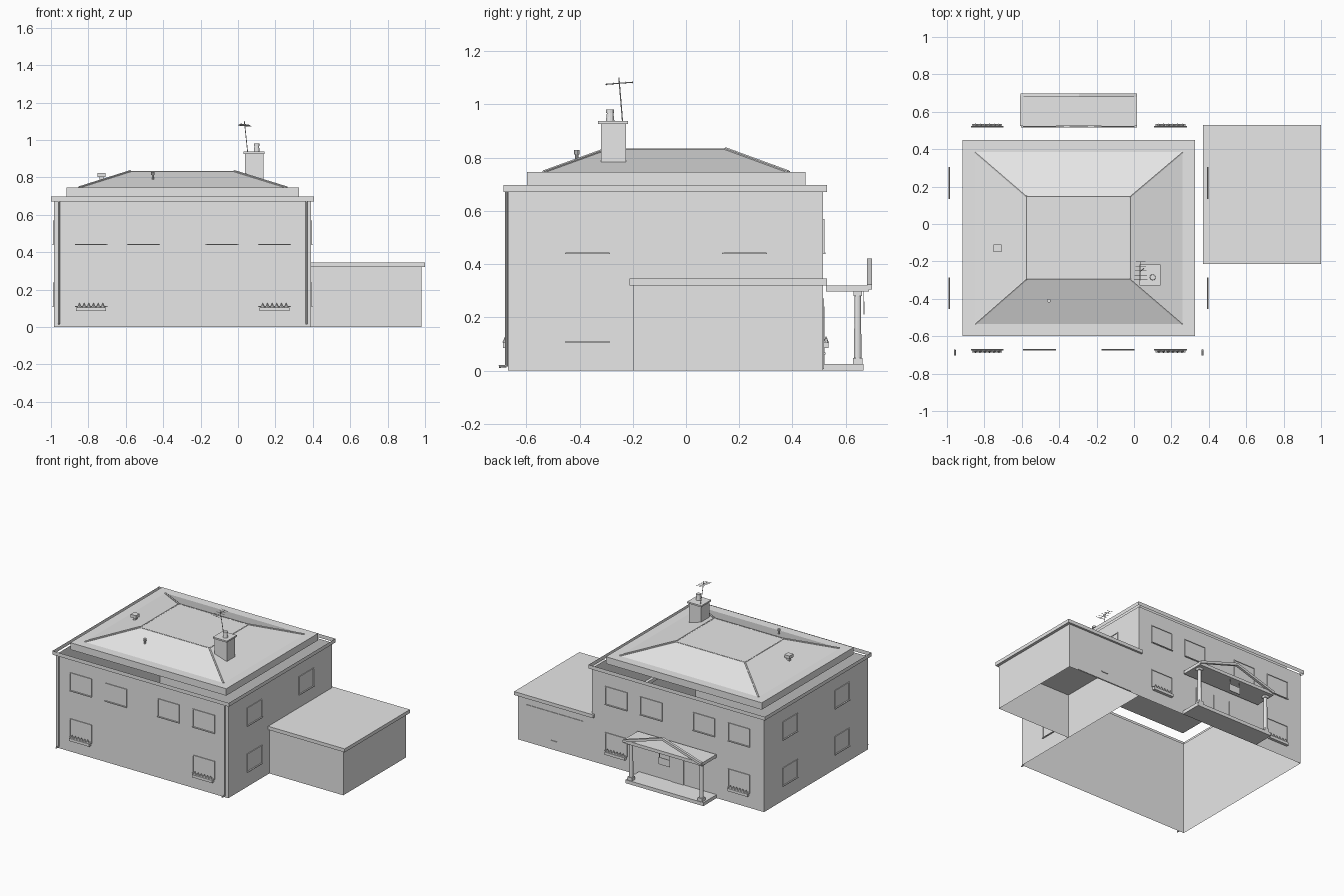
import bpy, bmesh, math
from mathutils import Vector, Matrix

if "Cube" in bpy.data.objects:
    bpy.data.objects.remove(bpy.data.objects["Cube"])

grey = bpy.data.materials.new("plain_grey")
grey.diffuse_color = (0.8, 0.8, 0.8, 1)
grey.use_nodes = True
grey.node_tree.nodes["Principled BSDF"].inputs["Base Color"].default_value = grey.diffuse_color


def finish(name, bm):
    me = bpy.data.meshes.new(name)
    bm.to_mesh(me)
    bm.free()
    me.materials.append(grey)
    ob = bpy.data.objects.new(name, me)
    bpy.context.collection.objects.link(ob)
    return ob


def add_box(bm, x0, x1, y0, y1, z0, z1):
    m = Matrix.Translation(((x0 + x1) / 2, (y0 + y1) / 2, (z0 + z1) / 2))
    m = m @ Matrix.Diagonal((x1 - x0, y1 - y0, z1 - z0, 1))
    return bmesh.ops.create_cube(bm, size=1, matrix=m)["verts"]


def boxes(name, *dims):
    bm = bmesh.new()
    for d in dims:
        add_box(bm, *d)
    return finish(name, bm)


def add_rod(bm, a, b, r, r2=None, sides=8):
    a, b = Vector(a), Vector(b)
    d = b - a
    m = Matrix.Translation((a + b) / 2) @ d.to_track_quat('Z', 'Y').to_matrix().to_4x4()
    bmesh.ops.create_cone(bm, cap_ends=True, segments=sides, radius1=r,
                          radius2=r if r2 is None else r2, depth=d.length, matrix=m)


def ring(name, x0, x1, y0, y1, z0, z1):
    """Four upright sheets, open above and below."""
    bm = bmesh.new()
    c = [(x0, y0), (x1, y0), (x1, y1), (x0, y1)]
    for i in range(4):
        (ax, ay), (bx, by) = c[i], c[(i + 1) % 4]
        bm.faces.new([bm.verts.new(p) for p in
                      ((ax, ay, z0), (bx, by, z0), (bx, by, z1), (ax, ay, z1))])
    return finish(name, bm)


X0, X1, Y0, Y1 = -0.983, 0.39, -0.668, 0.515
CX = -0.295

# House shell and eaves
ring("house_walls", X0, X1, Y0, Y1, 0, 0.67)
ring("eaves_fascia", -1.0, 0.406, -0.685, 0.53, 0.67, 0.697)
boxes("roof_base", (-0.918, 0.325, -0.598, 0.448, 0.695, 0.745))

# Hipped roof with flat top
bm = bmesh.new()
base = [(-0.85, -0.535), (0.26, -0.535), (0.26, 0.385), (-0.85, 0.385)]
top = [(-0.575, -0.295), (-0.02, -0.295), (-0.02, 0.148), (-0.575, 0.148)]
lo = [bm.verts.new((x, y, 0.745)) for x, y in base]
hi = [bm.verts.new((x, y, 0.832)) for x, y in top]
bm.faces.new(hi)
for i in range(4):
    j = (i + 1) % 4
    bm.faces.new((lo[i], lo[j], hi[j], hi[i]))
finish("hip_roof", bm)

bm = bmesh.new()
for i in range(4):
    j = (i + 1) % 4
    add_rod(bm, (*base[i], 0.745), (*top[i], 0.832), 0.007, sides=6)
    add_rod(bm, (*top[i], 0.831), (*top[j], 0.831), 0.004, sides=6)
finish("ridge_tiles", bm)

# Garage
ring("garage_walls", X1, 0.98, -0.2, Y1, 0, 0.32)
boxes("garage_roof", (0.37, 1.0, -0.213, 0.53, 0.32, 0.345))
boxes("garage_door", (0.46, 0.91, Y1, Y1 + 0.004, 0.005, 0.27),
      (0.66, 0.71, Y1 + 0.004, Y1 + 0.009, 0.06, 0.068))


# Window frames, laid out along one wall and then turned to the right side
def windows(name, spots, wall, axis, out, w):
    bm = bmesh.new()
    t, d = 0.005, 0.005
    for c, z in spots:
        a, b, h = c - w / 2, c + w / 2, z + 0.13
        for u0, u1, z0, z1, depth in ((a, a + t, z, h, d), (b - t, b, z, h, d),
                                      (a, b, h - t, h, d), (a, b, z - 0.002, z + 0.003, 0.009)):
            lo_, hi_ = sorted((wall, wall + out * depth))
            if axis == 'y':
                add_box(bm, u0, u1, lo_, hi_, z0, z1)
            else:
                add_box(bm, lo_, hi_, u0, u1, z0, z1)
    finish(name, bm)


long_spots = [(CX + o, 0.44) for o in (-0.49, -0.21, 0.21, 0.49)]
long_spots += [(CX + o, 0.108) for o in (-0.49, 0.49)]
side_spots = [(y, z) for y in (-0.37, 0.22) for z in (0.44, 0.108)]
windows("front_windows", long_spots, Y0, 'y', -1, 0.175)
windows("back_windows", long_spots, Y1, 'y', 1, 0.175)
windows("left_windows", side_spots, X0, 'x', -1, 0.17)
windows("right_windows", side_spots[:3], X1, 'x', 1, 0.17)

# Flower boxes
for side, wall, out in (("front", Y0, -1), ("back", Y1, 1)):
    bm = bmesh.new()
    for o in (-0.49, 0.49):
        c = CX + o
        y0, y1 = sorted((wall, wall + out * 0.02))
        add_box(bm, c - 0.08, c + 0.08, y0, y1, 0.085, 0.105)
        for k in range(6):
            x = c - 0.0625 + k * 0.025
            add_rod(bm, (x, wall + out * 0.011, 0.105),
                    (x, wall + out * 0.011, 0.128), 0.011, 0.001, 6)
    finish(side + "_flower_boxes", bm)

# Drainpipes with bent feet
bm = bmesh.new()
for x in (-0.958, 0.366):
    y = Y0 - 0.006
    add_rod(bm, (x, y, 0.015), (x, y, 0.67), 0.005)
    add_rod(bm, (x, y, 0.017), (x, -0.703, 0.015), 0.005)
finish("drainpipes", bm)

# Porch
boxes("porch_floor", (-0.605, 0.015, Y1, 0.667, 0, 0.025))
boxes("porch_roof", (-0.61, 0.017, 0.525, 0.688, 0.297, 0.32))
bm = bmesh.new()
for s in (-1, 1):
    x, y = CX + s * 0.28, 0.645
    add_rod(bm, (x, y, 0.045), (x, y, 0.285), 0.014, 0.012, 12)
    add_box(bm, x - 0.018, x + 0.018, y - 0.018, y + 0.018, 0.025, 0.048)
    add_box(bm, x - 0.016, x + 0.016, y - 0.016, y + 0.016, 0.28, 0.297)
finish("porch_columns", bm)

# Open gable above the porch
bm = bmesh.new()
for s in (-1, 1):
    e, p = CX + s * 0.312, CX
    prof = [(e, 0.305), (p, 0.402), (p, 0.42), (e, 0.323)]
    a = [bm.verts.new((x, 0.68, z)) for x, z in prof]
    b = [bm.verts.new((x, 0.698, z)) for x, z in prof]
    bm.faces.new(a)
    bm.faces.new(b[::-1])
    for i in range(4):
        j = (i + 1) % 4
        bm.faces.new((a[i], b[i], b[j], a[j]))
bmesh.ops.recalc_face_normals(bm, faces=bm.faces[:])
finish("porch_gable", bm)
boxes("porch_sign", (CX - 0.045, CX + 0.045, 0.666, 0.67, 0.21, 0.26),
      (CX - 0.04, CX - 0.037, 0.667, 0.669, 0.26, 0.3),
      (CX + 0.037, CX + 0.04, 0.667, 0.669, 0.26, 0.3))
boxes("back_door", (CX - 0.05, CX + 0.05, Y1, Y1 + 0.005, 0.025, 0.24),
      (CX - 0.2, CX - 0.08, Y1, Y1 + 0.005, 0.108, 0.24),
      (CX + 0.08, CX + 0.2, Y1, Y1 + 0.005, 0.108, 0.24))

# Chimney
boxes("chimney", (0.037, 0.135, -0.32, -0.225, 0.76, 0.926),
      (0.03, 0.142, -0.33, -0.217, 0.926, 0.937))
bm = bmesh.new()
add_rod(bm, (0.1, -0.285, 0.937), (0.1, -0.285, 0.97), 0.016, 0.012, 12)
add_rod(bm, (0.1, -0.285, 0.968), (0.1, -0.285, 0.98), 0.015, 0.015, 12)
finish("chimney_pot", bm)

# Aerial
bm = bmesh.new()
add_rod(bm, (0.052, -0.238, 0.93), (0.034, -0.252, 1.1), 0.0022, sides=6)
add_rod(bm, (0.036, -0.302, 1.075), (0.036, -0.2, 1.083), 0.002, sides=6)
for k in range(5):
    y, w = -0.298 + k * 0.024, 0.036 - 0.003 * k
    z = 1.075 + 0.002 * k
    add_rod(bm, (0.036 - w, y, z + 0.003), (0.036 + w, y, z - 0.003), 0.0015, sides=6)
finish("aerial", bm)

# Roof vents
boxes("box_vent", (-0.74, -0.718, -0.141, -0.119, 0.77, 0.802),
      (-0.75, -0.708, -0.151, -0.109, 0.802, 0.824))
bm = bmesh.new()
add_rod(bm, (-0.455, -0.41, 0.775), (-0.455, -0.41, 0.825), 0.006, sides=10)
add_rod(bm, (-0.455, -0.41, 0.812), (-0.455, -0.41, 0.828), 0.01, sides=10)
finish("pipe_vent", bm)
